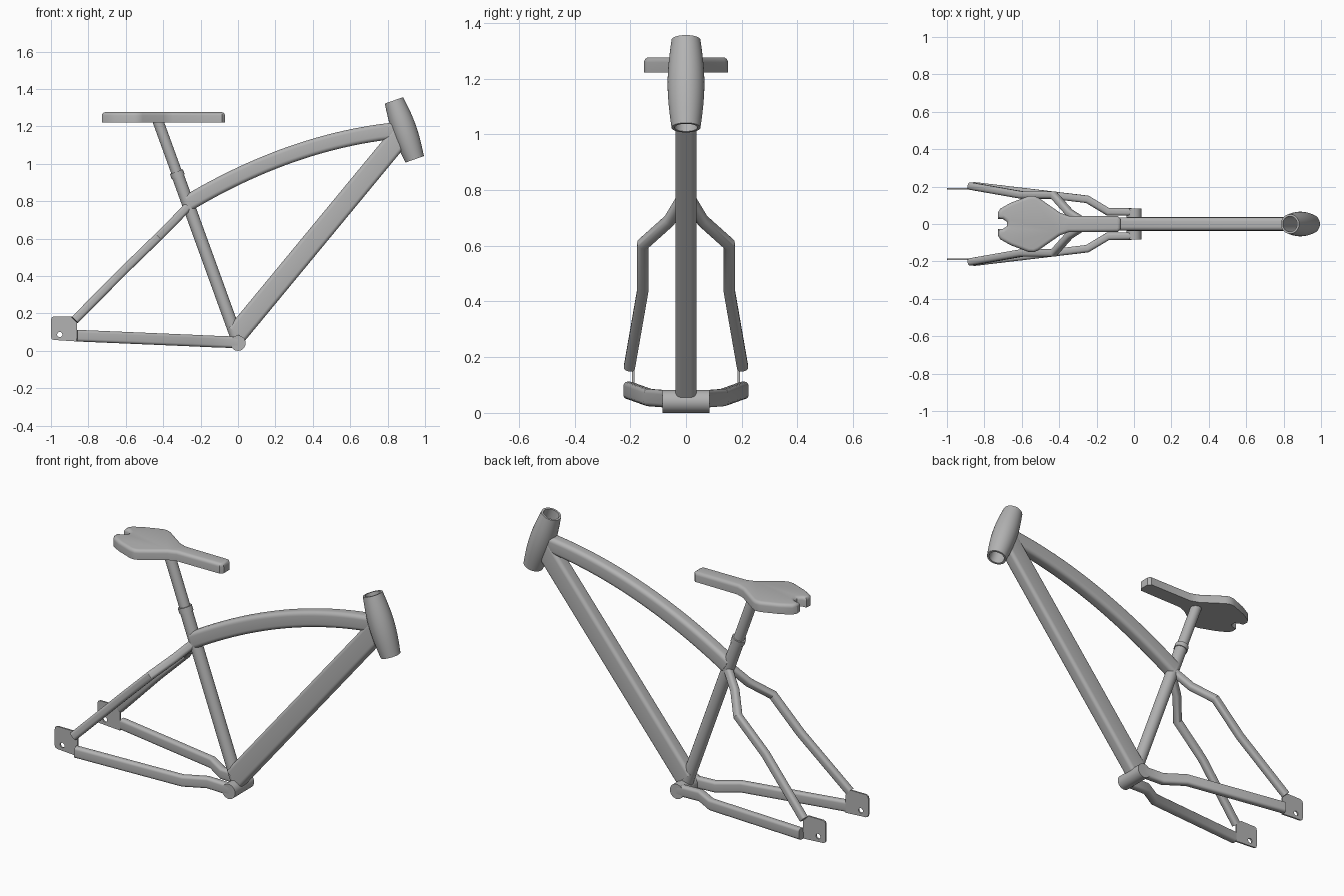
import bpy, bmesh, math
from mathutils import Vector

cube = bpy.data.objects.get("Cube")
if cube:
    bpy.data.objects.remove(cube, do_unlink=True)

grey = bpy.data.materials.new("plain_grey")
grey.use_nodes = True
colour = (0.45, 0.45, 0.45, 1)
grey.diffuse_color = colour
grey.node_tree.nodes["Principled BSDF"].inputs["Base Color"].default_value = colour


def finish(bm, name, mirror=False):
    """Turn a bmesh into an object, smooth except at sharp edges."""
    bmesh.ops.recalc_face_normals(bm, faces=bm.faces)
    for f in bm.faces:
        f.smooth = True
    for e in bm.edges:
        e.smooth = e.calc_face_angle(math.pi) < math.radians(32)
    mesh = bpy.data.meshes.new(name)
    bm.to_mesh(mesh)
    bm.free()
    mesh.materials.append(grey)
    obj = bpy.data.objects.new(name, mesh)
    bpy.context.collection.objects.link(obj)
    if mirror:
        mod = obj.modifiers.new("Mirror", 'MIRROR')
        mod.use_axis = (False, True, False)
    return obj


def circle(r, n=32):
    return [(r * math.cos(math.tau * i / n), r * math.sin(math.tau * i / n)) for i in range(n)]


def rounded(w, h, r, n=5):
    """Rounded rectangle section, w across and h deep."""
    pts = []
    for q, (sx, sy) in enumerate([(1, 1), (-1, 1), (-1, -1), (1, -1)]):
        for i in range(n + 1):
            a = math.pi / 2 * (q + i / n)
            pts.append((sx * (w / 2 - r) + r * math.cos(a), sy * (h / 2 - r) + r * math.sin(a)))
    return pts


def skin(bm, rings, closed=False):
    count = len(rings) if closed else len(rings) - 1
    for k in range(count):
        a, b = rings[k], rings[(k + 1) % len(rings)]
        for i in range(len(a)):
            j = (i + 1) % len(a)
            bm.faces.new((a[i], a[j], b[j], b[i]))


def sweep(name, path, section, hint=(0, 0, 1), cut=None, mirror=False):
    """Sweep a section along a path with mitred bends; cut is the normal of the end plane."""
    bm = bmesh.new()
    path = [Vector(p) for p in path]
    hint = Vector(hint)
    rings = []
    for k, p in enumerate(path):
        seg = (path[k] - path[k - 1] if k else path[1] - path[0]).normalized()
        nxt = (path[k + 1] - path[k]).normalized() if k < len(path) - 1 else seg
        plane = (seg + nxt).normalized()
        if cut and k == len(path) - 1:
            plane = Vector(cut)
        side = hint.cross(seg).normalized()
        up = seg.cross(side)
        ring = []
        for u, v in section:
            q = side * u + up * v
            q -= seg * (q.dot(plane) / seg.dot(plane))
            ring.append(bm.verts.new(p + q))
        rings.append(ring)
    skin(bm, rings)
    bm.faces.new(rings[0])
    bm.faces.new(rings[-1])
    return finish(bm, name, mirror)


# Head tube: hollow barrel on a tilted axis
low, high = Vector((0.945, 0, 1.024)), Vector((0.834, 0, 1.339))
axis = (high - low).normalized()
front = Vector((0, 1, 0)).cross(axis)
bm = bmesh.new()
outer = [(t / 12, 0.052 + 0.014 * math.sin(math.pi * t / 12)) for t in range(13)]
rings = [[bm.verts.new(low.lerp(high, t) + front * u + Vector((0, v, 0))) for u, v in circle(r, 48)]
         for t, r in outer + [(1, 0.041), (0, 0.041)]]
skin(bm, rings, closed=True)
finish(bm, "head_tube")

# Main tubes
sweep("down_tube", [(-0.005, 0, 0.092), (0.853, 0, 1.131)], rounded(0.075, 0.114, 0.02), cut=front)
arch = []
for i in range(25):
    x = -0.265 + (0.838 + 0.265) * i / 24
    arch.append((x, 0, 0.80 + 0.4586 * (x + 0.25) - 0.2207 * (x + 0.25) * (x - 0.33)))
sweep("top_tube", arch, rounded(0.072, 0.088, 0.022), cut=front)


def seat_line(z):
    return (-0.363 * (z - 0.05), 0, z)


for name, z0, z1, r in [("seat_tube", 0.05, 0.945, 0.033), ("seat_collar", 0.93, 0.958, 0.037),
                        ("seat_post", 0.90, 1.235, 0.029)]:
    sweep(name, [seat_line(z0), seat_line(z1)], circle(r), hint=(1, 0, 0))
sweep("bottom_bracket", [(0, -0.084, 0.041), (0, 0.084, 0.041)], circle(0.041))

# Rear stays, mirrored to both sides
sweep("seat_stays", [(-0.25, 0, 0.79), (-0.345, 0.06, 0.69), (-0.43, 0.155, 0.605),
                     (-0.60, 0.155, 0.44), (-0.873, 0.203, 0.165)],
      rounded(0.04, 0.046, 0.016), hint=(-1, 0, 1), mirror=True)
sweep("chain_stays", [(0, 0.064, 0.045), (-0.14, 0.066, 0.05), (-0.25, 0.132, 0.055),
                      (-0.86, 0.205, 0.081)],
      rounded(0.04, 0.062, 0.015), mirror=True)

# Dropout plates with an axle hole
bm = bmesh.new()
outline = [(-0.86, 0.05), (-0.985, 0.058), (-0.996, 0.063), (-1, 0.075), (-1, 0.165),
           (-0.996, 0.178), (-0.985, 0.184), (-0.89, 0.184), (-0.86, 0.152)]
hole = [(-0.953 + u, 0.087 + v) for u, v in circle(0.014, 20)]
for loop in (outline, hole):
    verts = [bm.verts.new((x, 0.184, z)) for x, z in loop]
    for i in range(len(verts)):
        bm.edges.new((verts[i - 1], verts[i]))
bmesh.ops.triangle_fill(bm, edges=bm.edges[:], use_beauty=True)
res = bmesh.ops.extrude_face_region(bm, geom=bm.faces[:], use_keep_orig=True)
bmesh.ops.translate(bm, vec=(0, 0.009, 0), verts=[g for g in res["geom"] if isinstance(g, bmesh.types.BMVert)])
finish(bm, "dropouts", mirror=True)

# Saddle: notched outline, rounded along the top edge
half = [(-0.07, 0.026), (-0.085, 0.042), (-0.35, 0.044), (-0.395, 0.06), (-0.51, 0.14),
        (-0.535, 0.151), (-0.565, 0.149), (-0.66, 0.113), (-0.715, 0.082), (-0.728, 0.06),
        (-0.726, 0.028), (-0.70, 0.026), (-0.68, 0.012)]
bm = bmesh.new()
shape = half + [(x, -y) for x, y in reversed(half)]
base = bm.faces.new([bm.verts.new((x, y, 1.222)) for x, y in shape])
res = bmesh.ops.extrude_face_region(bm, geom=[base], use_keep_orig=True)
bmesh.ops.translate(bm, vec=(0, 0, 0.054), verts=[g for g in res["geom"] if isinstance(g, bmesh.types.BMVert)])
rim = [e for e in bm.edges if all(v.co.z > 1.25 for v in e.verts)]
bmesh.ops.bevel(bm, geom=rim, offset=0.018, segments=4, profile=0.5, affect='EDGES', clamp_overlap=True)
finish(bm, "saddle")
